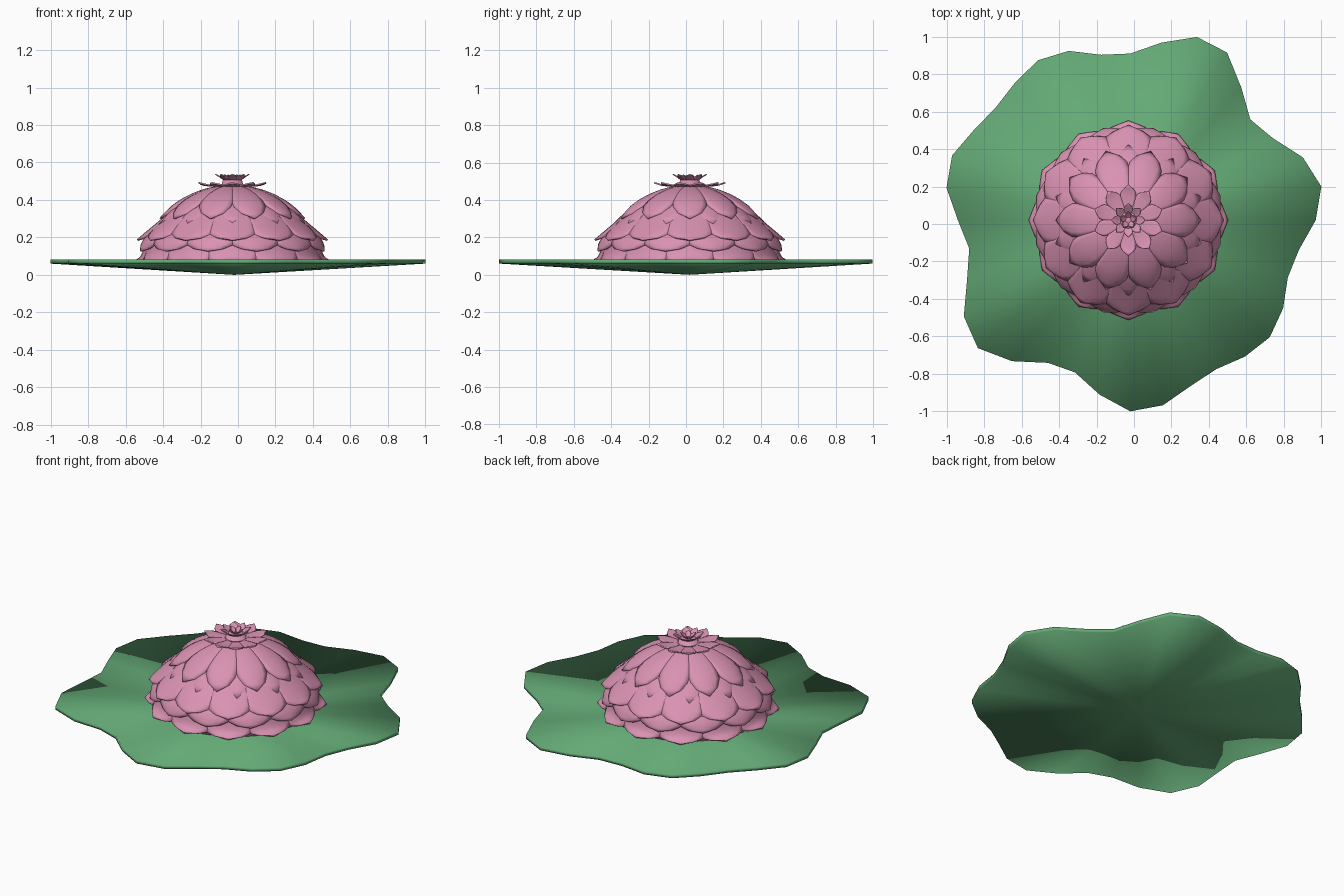
import bpy, bmesh, math

if "Cube" in bpy.data.objects:
    bpy.data.objects.remove(bpy.data.objects["Cube"])

CX, CY = -0.03, 0.02   # flower axis


def material(name, rgb):
    m = bpy.data.materials.new(name)
    m.diffuse_color = (*rgb, 1)
    m.use_nodes = True
    m.node_tree.nodes["Principled BSDF"].inputs["Base Color"].default_value = m.diffuse_color
    return m


PINK = material("petal_pink", (0.70, 0.29, 0.45))
GREEN = material("leaf_green", (0.127, 0.40, 0.18))


def finish(bm, name, mat):
    bmesh.ops.recalc_face_normals(bm, faces=bm.faces)
    for f in bm.faces:
        f.smooth = True
    me = bpy.data.meshes.new(name)
    bm.to_mesh(me)
    bm.free()
    me.materials.append(mat)
    ob = bpy.data.objects.new(name, me)
    bpy.context.collection.objects.link(ob)
    return ob


# Floating leaf: shallow wavy-edged saucer, one rim radius every 10 degrees
RADII = [.99, 1.036, .981, .878, .837, .923, 1.034, 1.041, .963, .89, .897, .962,
         .986, .958, .937, .964, 1.012, .996, .92, .873, .927, 1.026, 1.062, .982,
         .879, .864, .945, 1.02, 1.003, .942, .918, .951, .972, .942, .895, .914]
bm = bmesh.new()
layers = []
for zc, zr in ((0.0, 0.06), (0.02, 0.083)):
    centre = bm.verts.new((-0.02, 0.02, zc))
    rim = []
    for i, r in enumerate(RADII):
        a = math.radians(10 * i)
        rim.append(bm.verts.new((-0.02 + r * math.cos(a), 0.02 + r * math.sin(a), zr)))
    layers.append(rim)
    for i in range(36):
        bm.faces.new((centre, rim[i], rim[(i + 1) % 36]))
for i in range(36):
    j = (i + 1) % 36
    bm.faces.new((layers[0][i], layers[0][j], layers[1][j], layers[1][i]))
finish(bm, "lily_leaf", GREEN)


# Flower core: closed dome under the petals
def lathe(name, profile, steps, mat):
    bm = bmesh.new()
    rings = [[bm.verts.new((CX + r * math.cos(math.tau * i / steps),
                            CY + r * math.sin(math.tau * i / steps), z))
              for i in range(steps)] for r, z in profile]
    for a, b in zip(rings, rings[1:]):
        for i in range(steps):
            j = (i + 1) % steps
            bm.faces.new((a[i], a[j], b[j], b[i]))
    bm.faces.new(rings[0])
    bm.faces.new(rings[-1])
    return finish(bm, name, mat)


lathe("flower_core", [(.45, .04), (.46, .14), (.42, .22), (.36, .29), (.28, .36),
                      (.18, .41), (.07, .44), (.05, .51)], 36, PINK)

# Petal rings: pointed scales following a radius/height path from base to tip
WIDTH = [.85, .95, 1.0, 1.0, .93, .78, .5, 0.0]   # half width from base to tip
COLS = 6


def sample(path, u):
    t = u * (len(path) - 1)
    i = min(int(t), len(path) - 2)
    f = t - i
    return [a + (b - a) * f for a, b in zip(path[i], path[i + 1])]


def petal_ring(name, count, offset, half_deg, path, thick=.01, bulge=.012):
    bm = bmesh.new()
    n = len(WIDTH) - 1
    for k in range(count):
        mid = math.radians(offset) + math.tau * k / count
        rows = []
        for i, w in enumerate(WIDTH):
            r, z = sample(path, i / n)
            row = []
            for c in range(COLS + 1 if w else 1):
                v = 2 * c / COLS - 1 if w else 0
                a = mid + math.radians(half_deg) * w * v
                rr = r - bulge * v * v * i / n
                zz = z - bulge * .6 * v * v * i / n
                row.append(bm.verts.new((CX + rr * math.cos(a), CY + rr * math.sin(a), zz)))
            rows.append(row)
        for a, b in zip(rows, rows[1:]):
            for c in range(COLS):
                if len(b) > 1:
                    bm.faces.new((a[c], a[c + 1], b[c + 1], b[c]))
                else:
                    bm.faces.new((a[c], a[c + 1], b[0]))
    ob = finish(bm, name, PINK)
    mod = ob.modifiers.new("thickness", "SOLIDIFY")
    mod.thickness = thick
    mod.offset = 0


petal_ring("base_petals", 12, 0, 19, [(.465, .16), (.475, .12), (.49, .09), (.53, .068)])
petal_ring("lower_petals", 12, 15, 19, [(.40, .26), (.455, .215), (.488, .17), (.505, .125)])
petal_ring("outer_petals", 12, 0, 19, [(.30, .36), (.40, .275), (.46, .225), (.507, .185)])
petal_ring("middle_petals", 10, 18, 22, [(.06, .46), (.15, .44), (.25, .395), (.34, .335), (.405, .27)])
petal_ring("upper_petals", 10, 0, 21, [(.06, .475), (.15, .455), (.25, .415), (.33, .36), (.385, .30)])
petal_ring("crown_petals", 10, 18, 20, [(.04, .475), (.10, .475), (.15, .48), (.19, .492)], .008, .006)
petal_ring("inner_petals", 8, 0, 24, [(.03, .50), (.05, .51), (.07, .525), (.09, .537)], .006, .004)
petal_ring("heart_petals", 5, 18, 34, [(.012, .505), (.025, .515), (.035, .525), (.045, .535)], .005, .003)
